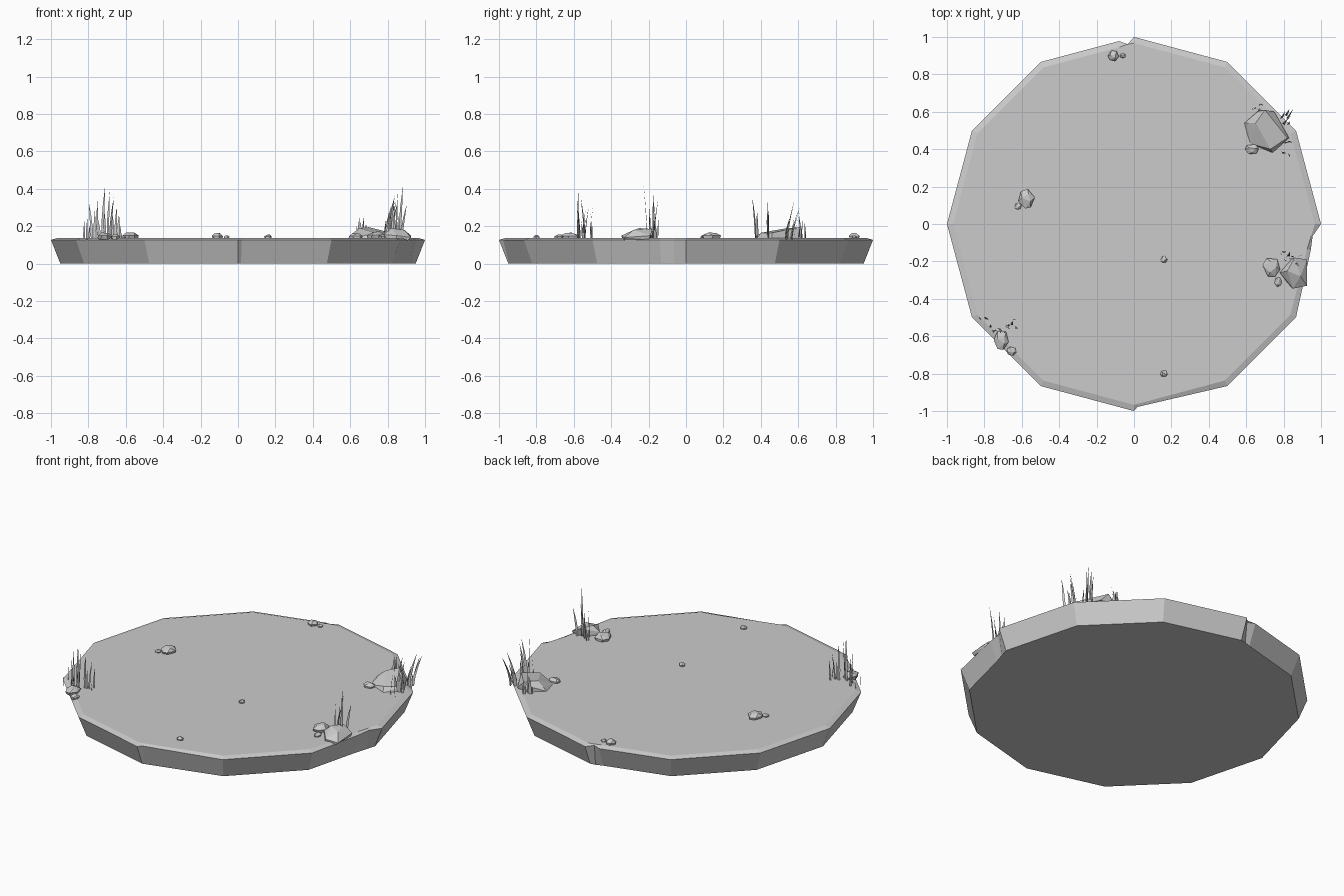
import bpy, bmesh, math, random
from mathutils import Vector

if "Cube" in bpy.data.objects:
    bpy.data.objects.remove(bpy.data.objects["Cube"])

random.seed(7)
TOP = 0.137


def finish(bm, name):
    mesh = bpy.data.meshes.new(name)
    bm.to_mesh(mesh)
    bm.free()
    obj = bpy.data.objects.new(name, mesh)
    bpy.context.collection.objects.link(obj)
    return obj


# Twelve-sided slab with chipped corners
def polar(deg):
    return Vector((math.cos(math.radians(deg)), math.sin(math.radians(deg))))


chips = {90: [((-0.035, 0.957), (-0.035, 0.994)), ((-0.08, 0.978), (-0.08, 0.978))],
         270: [((0.018, -0.978), (0.018, -0.995))],
         330: [((0.945, -0.14), (0.957, -0.14)), ((0.955, -0.065), (0.98, -0.065))]}
rim, full = [], []
for a in range(0, 360, 30):
    rim.append(polar(a))
    full.append(polar(a))
    for cut, whole in chips.get(a, []):
        rim.append(Vector(cut))
        full.append(Vector(whole))

bm = bmesh.new()
low = [bm.verts.new((p.x * 0.95, p.y * 0.95, 0)) for p in full]
mid = [bm.verts.new((p.x, p.y, 0.127)) for p in rim]
high = [bm.verts.new((p.x * 0.967, p.y * 0.967, TOP)) for p in full]
n = len(rim)
for a, b in ((low, mid), (mid, high)):
    for i in range(n):
        j = (i + 1) % n
        bm.faces.new((a[i], a[j], b[j], b[i]))
bm.faces.new(low[::-1])
bm.faces.new(high)
finish(bm, "stone_slab")


# Faceted rocks: convex hull of a ground outline and a few crest points
def hull(name, points):
    bm = bmesh.new()
    for p in points:
        bm.verts.new(p)
    res = bmesh.ops.convex_hull(bm, input=bm.verts)
    loose = [v for v in bm.verts if not v.link_faces]
    bmesh.ops.delete(bm, geom=loose, context='VERTS')
    bmesh.ops.recalc_face_normals(bm, faces=bm.faces)
    finish(bm, name)


def rock(name, x, y, rx, ry, h):
    pts = []
    turn = random.random() * math.tau
    for r, z in ((0.85, -0.008), (1.0, h * 0.45), (0.55, h)):
        count = 6 if r > 0.6 else 3
        for k in range(count):
            t = turn + math.tau * (k + random.uniform(-0.2, 0.2)) / count
            pts.append((x + rx * r * math.cos(t), y + ry * r * math.sin(t),
                        TOP + z * random.uniform(0.85, 1)))
    hull(name, pts)


hull("large_right_rock", [(x, y, z) for x, y, z in (
    (0.59, 0.54, 0.14), (0.67, 0.61, 0.14), (0.62, 0.43, 0.135), (0.74, 0.38, 0.135),
    (0.83, 0.46, 0.135), (0.75, 0.60, 0.14), (0.66, 0.60, 0.17), (0.70, 0.61, 0.195),
    (0.61, 0.54, 0.16), (0.73, 0.40, 0.165), (0.82, 0.46, 0.165), (0.65, 0.54, 0.19))])
hull("large_edge_rock", [(x, y, z) for x, y, z in (
    (0.78, -0.26, 0.13), (0.84, -0.34, 0.125), (0.91, -0.33, 0.125), (0.92, -0.20, 0.13),
    (0.84, -0.19, 0.13), (0.78, -0.26, 0.155), (0.85, -0.345, 0.15), (0.925, -0.33, 0.14),
    (0.925, -0.19, 0.15), (0.82, -0.25, 0.19), (0.89, -0.28, 0.18), (0.86, -0.18, 0.185))])
stones = [(0.735, -0.23, 0.048, 0.055, 0.037), (0.77, -0.31, 0.02, 0.027, 0.02),
          (0.63, 0.40, 0.037, 0.03, 0.025), (-0.575, 0.135, 0.045, 0.053, 0.03),
          (-0.62, 0.095, 0.02, 0.018, 0.015), (-0.71, -0.62, 0.04, 0.055, 0.03),
          (-0.655, -0.68, 0.027, 0.025, 0.02), (-0.11, 0.90, 0.03, 0.03, 0.027),
          (-0.06, 0.90, 0.016, 0.014, 0.015), (0.16, -0.19, 0.019, 0.019, 0.018),
          (0.16, -0.80, 0.02, 0.019, 0.018)]
for i, s in enumerate(stones):
    rock(f"small_rock_{i + 1}", *s)


# Grass tufts: thin tapering blades that curve outward
def tuft(name, x0, x1, y0, y1, heights, lean):
    bm = bmesh.new()
    for k, h in enumerate(heights):
        x = x0 + (x1 - x0) * (k + 0.5) / len(heights)
        y = random.uniform(y0, y1)
        bend = Vector((lean[0] + random.uniform(-0.1, 0.1),
                       lean[1] + random.uniform(-0.12, 0.12), 0)) * h
        t = random.uniform(-0.9, 0.9)
        side = Vector((math.cos(t), math.sin(t), 0))
        rows = []
        for s, w in ((0, 0.005), (0.33, 0.007), (0.67, 0.005)):
            c = Vector((x, y, TOP - 0.01 + h * s)) + bend * s ** 1.8
            rows.append([bm.verts.new(c - side * w), bm.verts.new(c + side * w)])
        tip = bm.verts.new(Vector((x, y, TOP + h)) + bend)
        for a, b in zip(rows, rows[1:]):
            bm.faces.new((a[0], a[1], b[1], b[0]))
        bm.faces.new((rows[-1][0], rows[-1][1], tip))
    finish(bm, name)


tuft("left_grass", -0.83, -0.62, -0.58, -0.50,
     [.09, .11, .07, .19, .15, .21, .10, .28, .16, .25, .22, .12, .17, .13, .09], (0, 0))
tuft("front_right_grass", 0.78, 0.88, -0.21, -0.14,
     [.08, .12, .17, .10, .21, .15, .24, .12, .28, .18], (0.1, 0.0))
tuft("right_grass", 0.78, 0.84, 0.37, 0.45,
     [.10, .15, .23, .12, .20, .16, .22, .09], (0.1, -0.05))
tuft("back_right_grass", 0.78, 0.83, 0.53, 0.58,
     [.10, .14, .11, .20, .16, .18, .08], (0.12, 0.25))
tuft("short_grass", 0.63, 0.69, 0.61, 0.64,
     [.07, .11, .09, .12, .06, .08], (0, 0))
